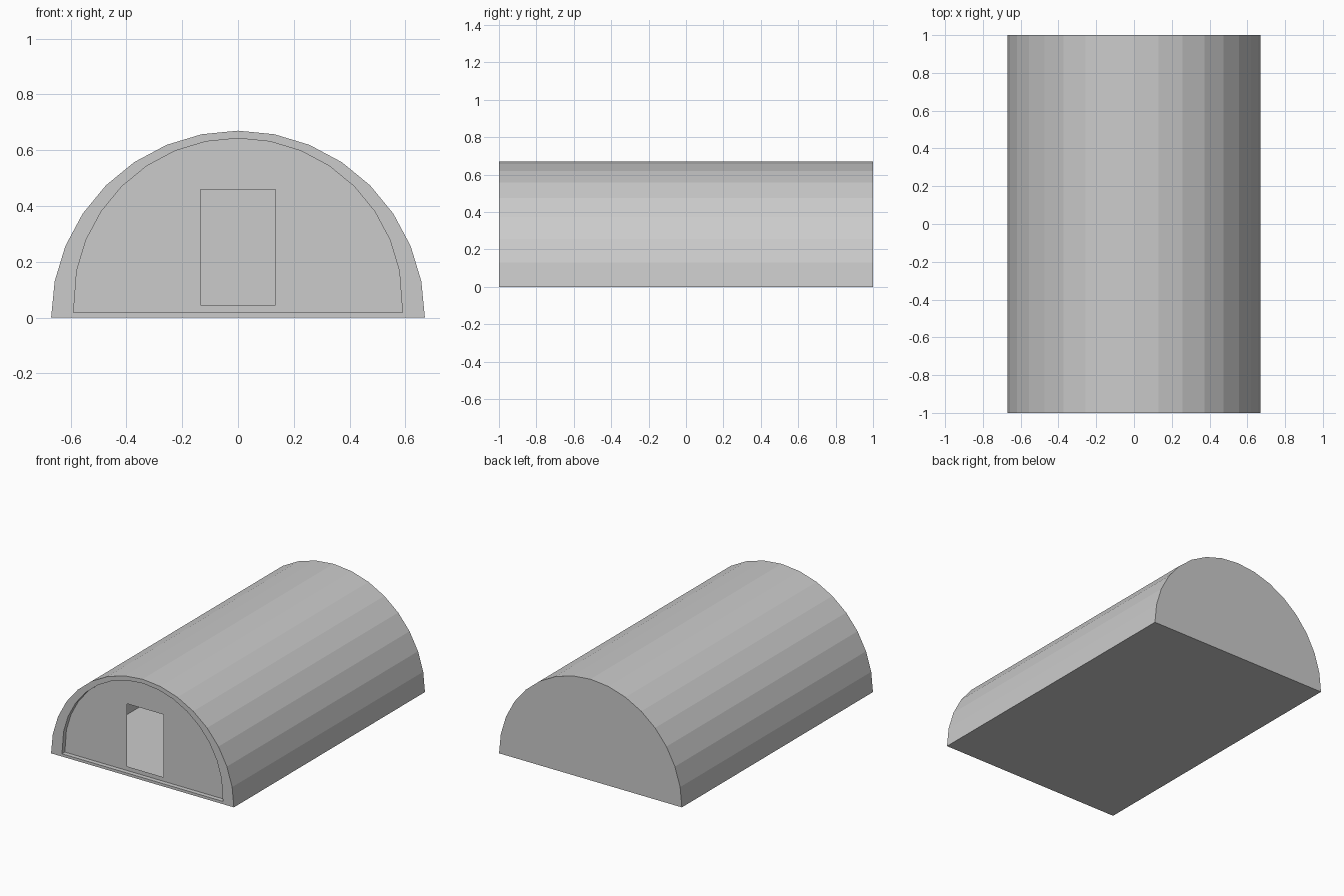
import bpy
import bmesh
from math import cos, sin, pi

cube = bpy.data.objects.get("Cube")
if cube:
    bpy.data.objects.remove(cube, do_unlink=True)

R, HALF, SEG = 0.67, 1.0, 16
SCALE, LIFT, FLOOR = 0.88, 0.053, 0.018   # inner arch
RECESS = 0.03
DOOR_X, DOOR_LOW, DOOR_TOP = 0.135, 0.045, 0.46


def material(name, value):
    mat = bpy.data.materials.new(name)
    mat.use_nodes = True
    colour = (value, value, value, 1)
    mat.diffuse_color = colour
    mat.node_tree.nodes["Principled BSDF"].inputs["Base Color"].default_value = colour
    return mat


def finish(name, bm, mat):
    mesh = bpy.data.meshes.new(name)
    bm.to_mesh(mesh)
    bm.free()
    obj = bpy.data.objects.new(name, mesh)
    bpy.context.collection.objects.link(obj)
    mesh.materials.append(mat)
    return obj


def loop(bm, points, y):
    return [bm.verts.new((x, y, z)) for x, z in points]


def bridge(bm, a, b):
    for i in range(len(a)):
        j = (i + 1) % len(a)
        bm.faces.new((a[i], a[j], b[j], b[i]))


grey = material("grey", 0.6)
angles = [pi * i / SEG for i in range(SEG + 1)]
outer = [(R * cos(a), R * sin(a)) for a in angles]
inner = [(SCALE * x, SCALE * z + LIFT) for x, z in outer]
inner[0] = (inner[0][0], FLOOR)
inner[-1] = (inner[-1][0], FLOOR)

# Hollow arched shell with a closed back and a floor
bm = bmesh.new()
rings = [loop(bm, outer, HALF), loop(bm, outer, -HALF),
         loop(bm, inner, -HALF), loop(bm, inner, HALF - RECESS)]
for a, b in zip(rings, rings[1:]):
    bridge(bm, a, b)
bm.faces.new(rings[0])
bm.faces.new(rings[-1])
bmesh.ops.recalc_face_normals(bm, faces=bm.faces)
finish("arched_shell", bm, grey)

# Recessed thin front wall with an open doorway
bm = bmesh.new()
y = -HALF + RECESS
door = [(DOOR_X, DOOR_LOW), (DOOR_X, DOOR_TOP), (-DOOR_X, DOOR_TOP), (-DOOR_X, DOOR_LOW)]
edges = []
for ring in (loop(bm, inner, y), loop(bm, door, y)):
    edges += [bm.edges.new((ring[i - 1], ring[i])) for i in range(len(ring))]
bmesh.ops.triangle_fill(bm, edges=edges, use_beauty=True)
bmesh.ops.dissolve_limit(bm, angle_limit=0.01, verts=bm.verts, edges=bm.edges)
for face in bm.faces:
    face.normal_update()
    if face.normal.y > 0:
        face.normal_flip()
finish("front_wall", bm, grey)
